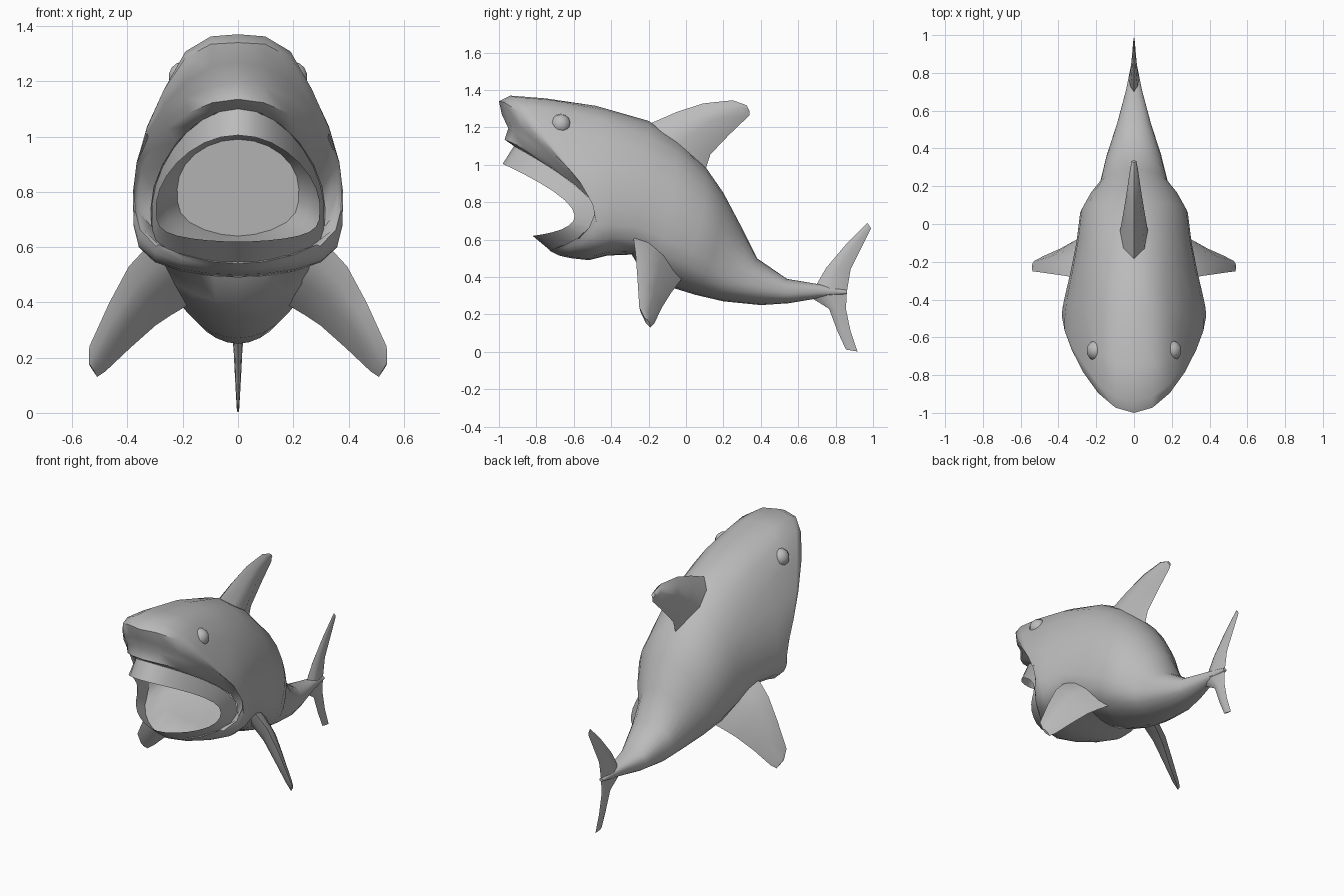
import bpy, bmesh, math
from mathutils import Vector

if "Cube" in bpy.data.objects:
    bpy.data.objects.remove(bpy.data.objects["Cube"])

skin = bpy.data.materials.new("shark_grey")
skin.diffuse_color = (0.5, 0.5, 0.5, 1)
skin.use_nodes = True
skin.node_tree.nodes["Principled BSDF"].inputs["Base Color"].default_value = skin.diffuse_color
SIDES = 24


def finish(name, bm, angle=50):
    bmesh.ops.recalc_face_normals(bm, faces=bm.faces)
    me = bpy.data.meshes.new(name)
    bm.to_mesh(me)
    bm.free()
    me.materials.append(skin)
    ob = bpy.data.objects.new(name, me)
    bpy.context.collection.objects.link(ob)
    bpy.ops.object.select_all(action='DESELECT')
    ob.select_set(True)
    bpy.context.view_layer.objects.active = ob
    bpy.ops.object.shade_smooth_by_angle(angle=math.radians(angle))
    return ob


def ring_point(ring, a, crown=0):
    """Ring bent through a top, side and bottom point; a = 0 at the top."""
    ty, tz, my, mz, w, by, bz = ring
    c = math.cos(a)
    t, m, b = (c + c * c) / 2, 1 - c * c, (c * c - c) / 2
    p = Vector((w * math.sin(a), ty * t + my * m + by * b, tz * t + mz * m + bz * b))
    if c > .5:
        p.z += crown * math.sin(3 * a) ** 2     # broadens the top of the head
    if c < 0:
        p.x *= 1 + .12 * math.sin(2 * a) ** 2   # fuller underside
    return p


def loft(bm, rows, closed=True):
    loops = [[bm.verts.new(p) for p in row] for row in rows]
    for A, B in zip(loops, loops[1:]):
        n = len(A)
        for i in range(n if closed else n - 1):
            j = (i + 1) % n
            bm.faces.new((A[i], A[j], B[j], B[i]))
    return loops


# Body: tail to snout, over the lips, then back down the throat
# top y, z, side y, z, half width, bottom y, z
body_rings = [
    (.86, .33, .86, .32, .012, .86, .31),
    (.72, .36, .71, .33, .042, .70, .285),
    (.54, .39, .53, .335, .09, .55, .26),
    (.38, .50, .36, .39, .145, .40, .25),
    (.29, .68, .22, .46, .18, .20, .27),
    (.20, .85, .15, .54, .235, .05, .305),
    (.11, .98, .06, .62, .285, -.08, .345),
    (-.04, 1.13, -.10, .70, .305, -.22, .40),
    (-.20, 1.235, -.25, .75, .335, -.29, .52),
    (-.48, 1.315, -.40, .77, .37, -.42, .515),
    (-.75, 1.355, -.46, .78, .38, -.52, .49),
    (-.94, 1.37, -.49, .78, .38, -.61, .50),
    (-1.0, 1.34, -.50, .79, .38, -.66, .51),
    (-.985, 1.27, -.50, .80, .38, -.68, .515),
    (-.95, 1.195, -.50, .82, .375, -.70, .525),
    (-.97, 1.135, -.475, .80, .36, -.73, .54),
    (-.92, 1.10, -.46, .74, .315, -.72, .555),
    (-.75, 1.08, -.36, .78, .30, -.52, .57),
    (-.50, 1.04, -.22, .80, .26, -.36, .61),
    (-.25, .99, -.10, .81, .22, -.20, .64),
]
bm = bmesh.new()
rows = []
for k, r in enumerate(body_rings):
    crown = .035 * min(1, max(0, (-.2 - r[0]) / .5)) if k < 13 else 0
    rows.append([ring_point(r, 2 * math.pi * i / SIDES, crown) for i in range(SIDES)])
loops = loft(bm, rows)
bm.faces.new(loops[0])
bm.faces.new(loops[-1])
# Hollow eye sockets
for v in bm.verts:
    for s in (-1, 1):
        d = (v.co - Vector((s * .23, -.65, 1.21))).length
        if d < .13:
            v.co.x -= s * .05 * (1 - d / .13)
finish("body", bm)

# Tooth bands: strips rising from the lips into the mouth opening
lip = (-.92, 1.10, -.46, .735, .312, -.73, .545)
edge = (-.98, 1.005, -.60, .75, .295, -.82, .62)
for name, lo, hi in (("upper_teeth_band", -1.7, 1.7),
                     ("lower_teeth_band", 1.7, 2 * math.pi - 1.7)):
    bm = bmesh.new()
    angles = [lo + (hi - lo) * i / 16 for i in range(17)]
    loft(bm, [[ring_point(r, a) for a in angles] for r in (lip, edge)], closed=False)
    finish(name, bm)


def fin(name, sections, side=1):
    """Loft of diamond sections: leading point, trailing point, half thickness."""
    bm = bmesh.new()
    span = Vector(sections[-1][0]) - Vector(sections[0][0])
    rows = []
    for lead, trail, t in sections:
        a, b = Vector(lead), Vector(trail)
        n = (b - a).cross(span).normalized() * t
        row = [a, a.lerp(b, .2) + n * .75, a.lerp(b, .5) + n, b,
               a.lerp(b, .5) - n, a.lerp(b, .2) - n * .75]
        rows.append([Vector((p.x * side, p.y, p.z)) for p in row])
    loops = loft(bm, rows)
    bm.faces.new(loops[0])
    bm.faces.new(loops[-1])
    finish(name, bm, 40)


fin("dorsal_fin", [((0, -.24, 1.20), (0, .10, .96), .08),
                   ((0, -.05, 1.282), (0, .13, 1.055), .06),
                   ((0, .09, 1.328), (0, .23, 1.16), .04),
                   ((0, .25, 1.345), (0, .34, 1.265), .02),
                   ((0, .325, 1.318), (0, .34, 1.285), .012)])

fin("upper_tail_fin", [((0, .66, .295), (0, .86, .32), .03),
                       ((0, .75, .45), (0, .88, .44), .018),
                       ((0, .86, .58), (0, .94, .56), .01),
                       ((0, .97, .69), (0, .99, .66), .003)])

fin("lower_tail_fin", [((0, .66, .295), (0, .86, .32), .025),
                       ((0, .765, .23), (0, .855, .23), .016),
                       ((0, .81, .11), (0, .88, .11), .01),
                       ((0, .855, .012), (0, .917, .002), .004)])

# Paired parts: pectoral fins and eyes
for side, tag in ((1, "right"), (-1, "left")):
    fin("pectoral_fin_" + tag, [((.27, -.27, .64), (.13, .0, .42), .05),
                                ((.33, -.28, .60), (.24, -.05, .355), .045),
                                ((.395, -.27, .53), (.30, -.08, .315), .04),
                                ((.465, -.26, .40), (.39, -.13, .235), .03),
                                ((.538, -.25, .24), (.48, -.17, .15), .018),
                                ((.54, -.22, .18), (.51, -.19, .13), .01)], side)
    bm = bmesh.new()
    bmesh.ops.create_uvsphere(bm, u_segments=10, v_segments=7, radius=.056)
    bmesh.ops.translate(bm, verts=bm.verts, vec=(side * .198, -.67, 1.215))
    finish("eye_" + tag, bm)
